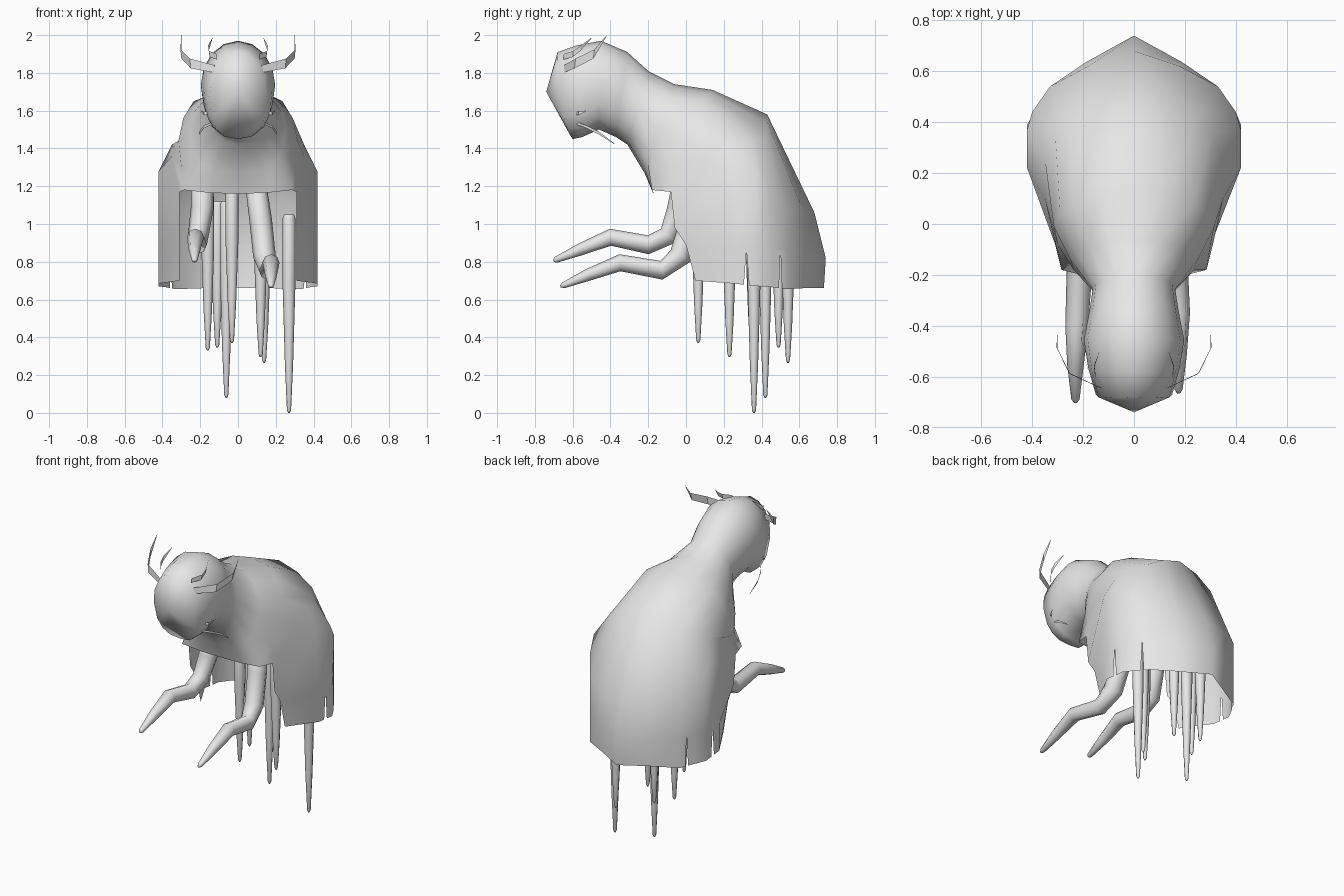
import bpy, bmesh, math
from mathutils import Vector

grey = bpy.data.materials.new("pale_grey")
grey.diffuse_color = (0.8, 0.8, 0.8, 1)


def finish(name, bm, smooth=True):
    bmesh.ops.recalc_face_normals(bm, faces=bm.faces)
    me = bpy.data.meshes.new(name)
    bm.to_mesh(me)
    bm.free()
    me.materials.append(grey)
    for p in me.polygons:
        p.use_smooth = smooth
    ob = bpy.data.objects.new(name, me)
    bpy.context.collection.objects.link(ob)
    return ob


# Hood and neck rings, from the face back
# (top y, top z, under y, under z, half width, roundness of the under side)
N = 16
HOOD = [
    (-0.68, 1.91, -0.60, 1.45, 0.15, 0.75),
    (-0.58, 1.945, -0.55, 1.46, 0.18, 0.75),
    (-0.45, 1.97, -0.46, 1.50, 0.197, 0.9),
    (-0.31, 1.91, -0.37, 1.46, 0.175, 1.0),
    (-0.20, 1.81, -0.31, 1.42, 0.162, 1.0),
    (-0.06, 1.74, -0.22, 1.27, 0.25, 0.7),
]
# Cloak outlines, right half, from the back middle round to the front
CLOAK = [
    # chest flap edge
    [(0, 0.14, 1.71), (0.13, 0.13, 1.69), (0.235, 0.08, 1.65), (0.29, 0.04, 1.56),
     (0.315, -0.01, 1.44), (0.30, -0.08, 1.30), (0.285, -0.18, 1.18),
     (0.15, -0.175, 1.165), (0, -0.17, 1.16)],
    # back hump
    [(0, 0.43, 1.58), (0.13, 0.43, 1.54), (0.25, 0.42, 1.47), (0.31, 0.36, 1.44),
     (0.35, 0.25, 1.42), (0.35, 0.10, 1.36), (0.31, -0.08, 1.17)],
    # waist
    [(0, 0.68, 1.06), (0.18, 0.62, 1.07), (0.33, 0.54, 1.08), (0.40, 0.44, 1.18),
     (0.42, 0.37, 1.28), (0.42, 0.22, 1.28), (0.31, -0.06, 0.98)],
    # top of the torn slits
    [(0, 0.74, 0.82), (0.19, 0.635, 0.84), (0.33, 0.54, 0.86), (0.38, 0.46, 0.86),
     (0.42, 0.39, 0.86), (0.42, 0.25, 0.86), (0.31, 0.0, 0.89)],
    # hem
    [(0, 0.73, 0.66), (0.19, 0.62, 0.66), (0.33, 0.54, 0.655), (0.38, 0.46, 0.665),
     (0.42, 0.39, 0.67), (0.42, 0.25, 0.685), (0.31, 0.05, 0.70)],
]
FLAP, HEM = len(HOOD), len(HOOD) + len(CLOAK) - 1
OPEN = (6, 7, 8, 9)        # open front below the chest flap
SLITS = (2, 4, 11, 13)     # torn slits in the hem


def ring_point(i, j):
    if i >= FLAP:
        half = CLOAK[i - FLAP]
        k = min(j, N - j)
        if k >= len(half):
            return None
        x, y, z = half[k]
        return Vector((x if j <= N / 2 else -x, y, z))
    ty, tz, by, bz, w, p = HOOD[i]
    a = 2 * math.pi * j / N
    s, c = math.sin(a), math.cos(a)
    if c < -0.01:
        s = math.copysign(abs(s) ** p, s)
        c = -abs(c) ** p
    t = (1 - c) / 2
    bow = 0.03 * s * s if i == 0 else 0
    return Vector((w * s, ty + (by - ty) * t - bow, tz + (bz - tz) * t))


bm = bmesh.new()
rows = []
for i in range(HEM + 1):
    pts = [ring_point(i, j) for j in range(N)]
    rows.append([bm.verts.new(p) if p is not None else None for p in pts])
tip = bm.verts.new((0, -0.74, 1.70))
for j in range(N):
    bm.faces.new((tip, rows[0][j], rows[0][(j + 1) % N]))
for i in range(HEM):
    for j in range(N):
        k = (j + 1) % N
        if i >= FLAP and j in OPEN:
            continue
        a, b, c, d = rows[i][j], rows[i][k], rows[i + 1][k], rows[i + 1][j]
        if i == HEM - 1 and j in SLITS:
            apex = bm.verts.new((a.co + b.co) / 2)
            left = bm.verts.new(d.co.lerp(c.co, 0.4))
            right = bm.verts.new(d.co.lerp(c.co, 0.6))
            bm.faces.new((a, apex, left, d))
            bm.faces.new((apex, b, c, right))
        else:
            bm.faces.new((a, b, c, d))
finish("hooded_body", bm)


# Tapered tube along a path of (x, y, z, radius)
def tube(name, path, sides=8):
    bm = bmesh.new()
    pts = [Vector(p[:3]) for p in path]
    rows = []
    for i, p in enumerate(pts):
        d = (pts[min(i + 1, len(pts) - 1)] - pts[max(i - 1, 0)]).normalized()
        u = Vector((1, 0, 0))
        u = (u - d * u.dot(d)).normalized()
        w = d.cross(u)
        rows.append([bm.verts.new(p + path[i][3] * (
            u * math.cos(2 * math.pi * k / sides) + w * math.sin(2 * math.pi * k / sides)))
            for k in range(sides)])
    for r, s in zip(rows, rows[1:]):
        for k in range(sides):
            m = (k + 1) % sides
            bm.faces.new((r[k], r[m], s[m], s[k]))
    bm.faces.new(rows[0])
    bm.faces.new(rows[-1])
    finish(name, bm)


# Bent arms reaching forward
tube("left_arm", [(-0.19, 0.0, 1.28, 0.06), (-0.19, -0.04, 1.08, 0.06),
                  (-0.21, -0.09, 0.94, 0.055), (-0.215, -0.20, 0.89, 0.05),
                  (-0.225, -0.40, 0.93, 0.045), (-0.23, -0.56, 0.865, 0.032),
                  (-0.23, -0.69, 0.81, 0.016), (-0.23, -0.702, 0.805, 0.006)])
tube("right_arm", [(0.09, 0.08, 1.24, 0.055), (0.12, 0.03, 1.02, 0.06),
                   (0.14, -0.03, 0.83, 0.06), (0.16, -0.13, 0.755, 0.05),
                   (0.175, -0.35, 0.795, 0.045), (0.175, -0.52, 0.73, 0.032),
                   (0.175, -0.65, 0.675, 0.016), (0.175, -0.665, 0.67, 0.006)])

# Hanging pointed legs: x, y, top z, bottom z
for n, (x, y, top, bot) in enumerate([
        (0.27, 0.36, 1.05, 0.0), (-0.062, 0.42, 1.12, 0.08),
        (0.138, 0.54, 1.05, 0.265), (0.12, 0.23, 1.08, 0.295),
        (-0.16, 0.35, 1.16, 0.33), (-0.11, 0.49, 1.12, 0.345),
        (-0.032, 0.065, 1.20, 0.37)]):
    tube(f"hanging_leg_{n + 1}", [
        (x, y, top, 0.026), (x, y, top - 0.02, 0.034),
        (x, y, top - 0.35 * (top - bot), 0.034), (x, y, bot + 0.25 * (top - bot), 0.022),
        (x, y, bot + 0.015, 0.011), (x, y, bot, 0.004)])


# Thin blades in mirrored pairs: path of (x, y, z, half height)
def blades(name, path):
    for side, sx in (("left", -1), ("right", 1)):
        bm = bmesh.new()
        edge = []
        for x, y, z, h in path:
            edge.append((bm.verts.new((sx * x, y, z - h)),
                         bm.verts.new((sx * (x + 0.2 * h), y + 0.2 * h, z + h))))
        for (a, b), (c, d) in zip(edge, edge[1:]):
            bm.faces.new((a, b, d, c))
        finish(f"{side}_{name}", bm, False)


blades("antler", [(0.12, -0.65, 1.82, 0.02), (0.25, -0.59, 1.85, 0.026),
                  (0.30, -0.49, 1.90, 0.024), (0.30, -0.42, 1.998, 0.002)])
blades("brow_horn", [(0.11, -0.65, 1.885, 0.015), (0.15, -0.60, 1.90, 0.016),
                     (0.155, -0.56, 1.93, 0.014), (0.135, -0.50, 1.985, 0.002)])
blades("jaw_whisker", [(0.12, -0.60, 1.54, 0.006), (0.18, -0.53, 1.515, 0.007),
                       (0.205, -0.46, 1.48, 0.007), (0.20, -0.38, 1.425, 0.002)])
blades("cheek_whisker", [(0.12, -0.60, 1.59, 0.008), (0.18, -0.57, 1.585, 0.009),
                         (0.195, -0.53, 1.598, 0.003)])
